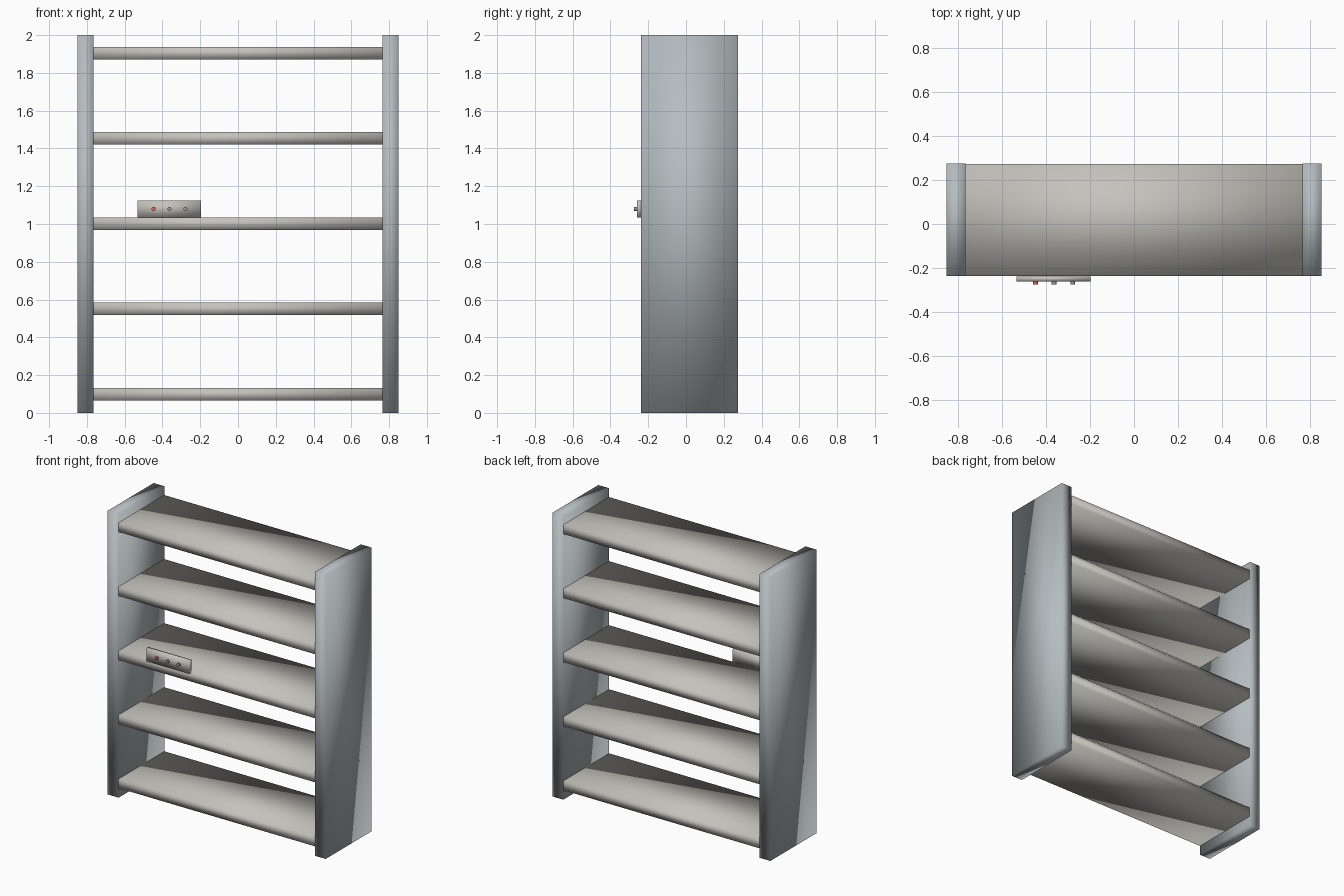
import bpy, math

if "Cube" in bpy.data.objects:
    bpy.data.objects.remove(bpy.data.objects["Cube"])

def material(name, rgb):
    m = bpy.data.materials.new(name)
    m.diffuse_color = (*rgb, 1)
    m.use_nodes = True
    m.node_tree.nodes["Principled BSDF"].inputs["Base Color"].default_value = m.diffuse_color
    return m

STEEL = material("cool_grey", (0.46, 0.50, 0.52))
WARM = material("warm_grey", (0.55, 0.54, 0.50))
RED = material("red", (0.65, 0.12, 0.12))
DARK = material("dark_grey", (0.30, 0.31, 0.30))

def finish(ob, name, mat):
    ob.name = name
    ob.data.materials.append(mat)
    return ob

def box(name, x, y, z, mat):
    """Soft-shaded box from (min, max) ranges."""
    bpy.ops.mesh.primitive_cube_add(size=1, location=[sum(r) / 2 for r in (x, y, z)])
    ob = bpy.context.object
    ob.scale = [r[1] - r[0] for r in (x, y, z)]
    bpy.ops.object.transform_apply(location=False, rotation=False, scale=True)
    bpy.ops.object.shade_smooth()
    return finish(ob, name, mat)

FRONT, BACK = -0.237, 0.274

# side panels
for side, name in ((-1, "left"), (1, "right")):
    xs = sorted((side * 0.765, side * 0.85))
    box(f"{name}_side_panel", xs, (FRONT, BACK), (0, 2), STEEL)

# shelves, housed through the side panels
for i in range(5):
    z = 0.099 + 0.4515 * i
    box(f"shelf_{i + 1}", (-0.849, 0.849), (FRONT + 0.001, BACK - 0.001),
        (z - 0.033, z + 0.033), WARM)

# control panel standing on the middle shelf's front edge
box("control_panel", (-0.533, -0.197), (-0.26, -0.238), (1.034, 1.125), WARM)

# knobs
for i, mat in enumerate((RED, DARK, DARK)):
    bpy.ops.mesh.primitive_cylinder_add(vertices=16, radius=0.011, depth=0.018,
        location=(-0.447 + 0.0845 * i, -0.265, 1.08), rotation=(math.pi / 2, 0, 0))
    bpy.ops.object.shade_smooth_by_angle()
    finish(bpy.context.object, f"knob_{i + 1}", mat)
